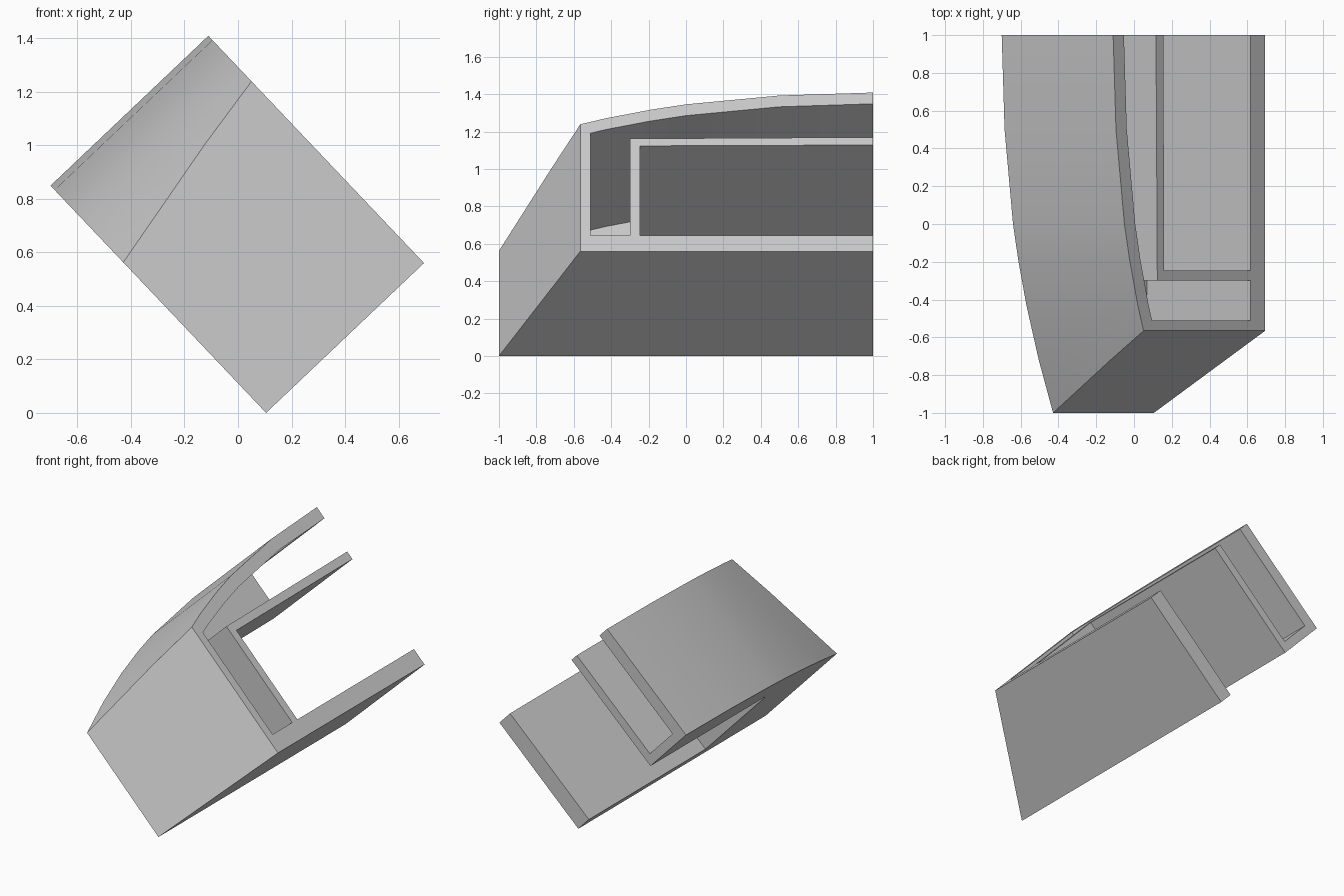
import bpy, bmesh, math
from mathutils import Vector

cube = bpy.data.objects.get("Cube")
if cube:
    bpy.data.objects.remove(cube, do_unlink=True)

WIDTH = 0.813      # across the housing
SHEET = 0.115      # base plate thickness
SHELL = 0.083      # curved shell thickness

# Curved back of the housing as (length, height) pairs
curve = [(-1, 0.775), (-0.72, 0.885), (-0.43, 0.98), (-0.19, 1.043),
         (0, 1.083), (0.5, 1.148), (1, 1.17)]


def shell_height(y):
    for (a, ha), (b, hb) in zip(curve, curve[1:]):
        if y <= b:
            return ha + (hb - ha) * (y - a) / (b - a)
    return curve[-1][1]


def prism(name, profile, x0, x1, cut=None):
    """Extrude a (y, z) profile along x, optionally trimmed by a plane."""
    bm = bmesh.new()
    face = bm.faces.new([bm.verts.new((x0, y, z)) for y, z in profile])
    ext = bmesh.ops.extrude_face_region(bm, geom=[face])
    moved = [g for g in ext["geom"] if isinstance(g, bmesh.types.BMVert)]
    bmesh.ops.translate(bm, verts=moved, vec=(x1 - x0, 0, 0))
    if cut:
        bmesh.ops.bisect_plane(bm, geom=bm.verts[:] + bm.edges[:] + bm.faces[:],
                               plane_co=cut[0], plane_no=cut[1], clear_outer=True)
        rim = [e for e in bm.edges if e.is_boundary]
        if rim:
            bmesh.ops.holes_fill(bm, edges=rim)
    bmesh.ops.recalc_face_normals(bm, faces=bm.faces[:])
    mesh = bpy.data.meshes.new(name)
    bm.to_mesh(mesh)
    bm.free()
    obj = bpy.data.objects.new(name, mesh)
    bpy.context.collection.objects.link(obj)
    return obj


# Housing block with a slanted front
front_plane = (Vector((0, -1, 0)), Vector((0.435, -WIDTH, 0)).normalized())
housing = prism("housing", [(-1, 0)] + curve + [(1, 0)], 0, WIDTH, front_plane)

# Channel between the shell and the inner liner, closed by a thin floor
inner = [(y, shell_height(y) - SHELL) for y in (-0.51, -0.43, -0.19, 0, 0.5, 1)]
channel = prism("channel_cutter",
                [(-0.51, SHEET)] + inner + [(1.1, 1.09), (1.1, 0.841),
                                            (-0.3, 0.83), (-0.3, SHEET)],
                0.06, 1)

# Opening right through, between the liner and the base plate
opening = prism("opening_cutter",
                [(-0.245, SHEET), (1.1, SHEET), (1.1, 0.784), (-0.245, 0.777)],
                -0.1, 1)

cutters = [channel, opening]
for cutter in cutters:
    cutter.hide_render = True
    mod = housing.modifiers.new(cutter.name, 'BOOLEAN')
    mod.operation = 'DIFFERENCE'
    mod.solver = 'EXACT'
    mod.object = cutter

# Bake the cuts and remove the cutters
bpy.context.view_layer.update()
graph = bpy.context.evaluated_depsgraph_get()
baked = bpy.data.meshes.new_from_object(housing.evaluated_get(graph))
housing.modifiers.clear()
housing.data = baked
for cutter in cutters:
    bpy.data.objects.remove(cutter, do_unlink=True)

# Grey finish
grey = bpy.data.materials.new("light_grey")
grey.use_nodes = True
tone = (0.6, 0.6, 0.6, 1)
grey.diffuse_color = tone
grey.node_tree.nodes["Principled BSDF"].inputs["Base Color"].default_value = tone
baked.materials.clear()
baked.materials.append(grey)

# Tilt the housing onto its lower edge
housing.rotation_euler = (0, math.radians(-43.5), 0)
housing.location = (0.105, 0, 0)

# Smooth the curved back, keep corners sharp
bpy.ops.object.select_all(action='DESELECT')
housing.select_set(True)
bpy.context.view_layer.objects.active = housing
bpy.ops.object.shade_smooth_by_angle(angle=math.radians(30))
